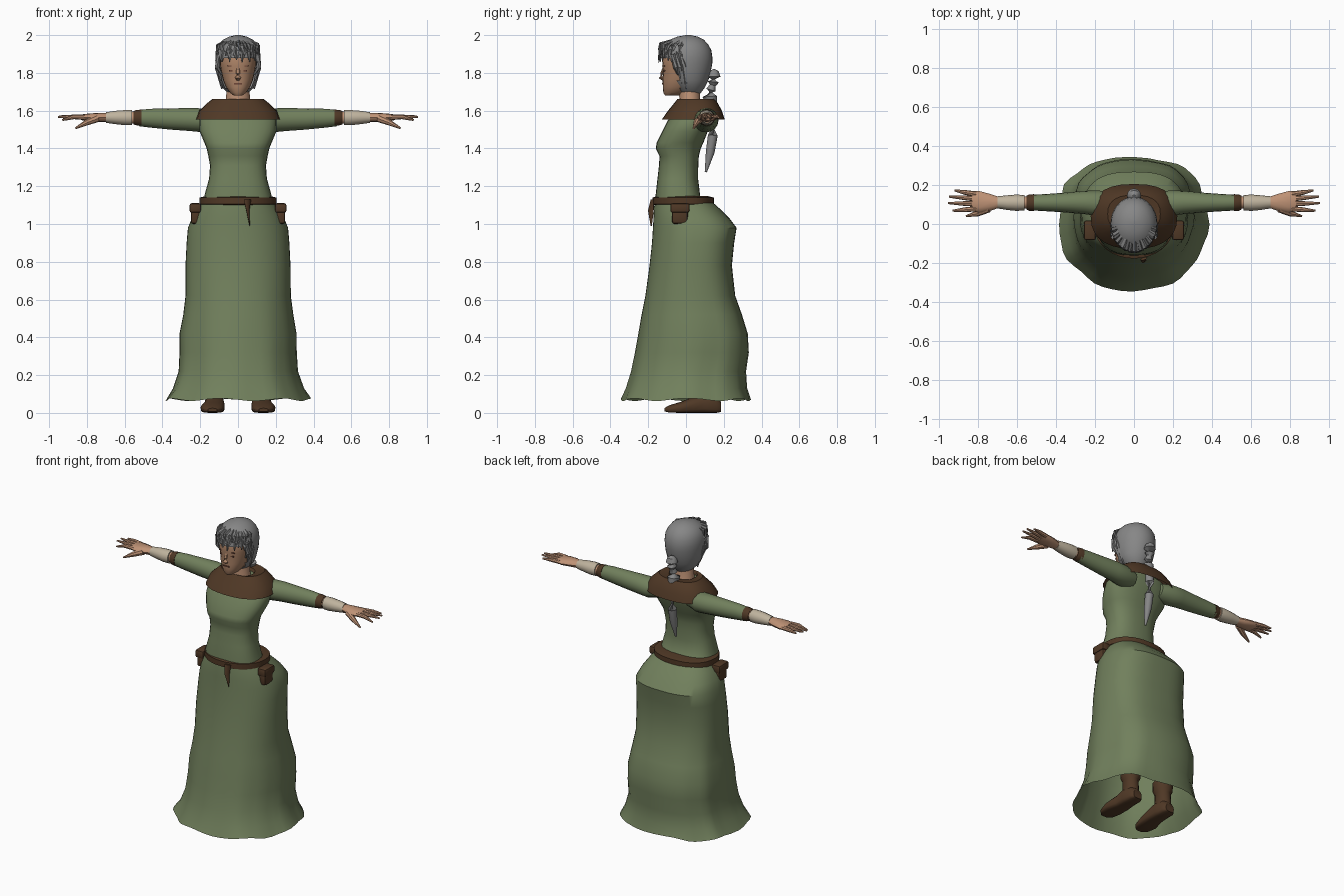
import bpy, bmesh, math, random
from mathutils import Vector

random.seed(4)


def colour(name, r, g, b):
    m = bpy.data.materials.new(name)
    m.diffuse_color = (r, g, b, 1)
    return m


GREEN = colour("moss green cloth", 0.165, 0.215, 0.108)
BROWN = colour("dark leather", 0.080, 0.040, 0.019)
SKIN = colour("skin", 0.52, 0.29, 0.18)
FACE = colour("weathered face skin", 0.40, 0.22, 0.13)
CREAM = colour("linen wrap", 0.52, 0.45, 0.34)
GREY = colour("grey hair", 0.24, 0.24, 0.24)
DARK = colour("dark grey locks", 0.15, 0.15, 0.15)
SHADE = colour("eye and lip brown", 0.14, 0.055, 0.035)


def finish(name, bm, mat):
    me = bpy.data.meshes.new(name)
    bm.to_mesh(me)
    bm.free()
    me.materials.append(mat)
    ob = bpy.data.objects.new(name, me)
    bpy.context.collection.objects.link(ob)
    return ob


def skin_rings(bm, rings, drop=None):
    """Bridge rings of points, cap both ends, then drop faces chosen by a rule."""
    vs = [[bm.verts.new(p) for p in ring] for ring in rings]
    n = len(vs[0])
    for a, b in zip(vs, vs[1:]):
        for i in range(n):
            bm.faces.new((a[i], a[(i + 1) % n], b[(i + 1) % n], b[i]))
    caps = [bm.faces.new(vs[0]), bm.faces.new(vs[-1])]
    bmesh.ops.recalc_face_normals(bm, faces=bm.faces[:])
    gone = []
    if drop == "first":
        gone = caps[:1]
    elif drop == "both":
        gone = caps
    elif drop:
        gone = [f for f in bm.faces if drop(f.calc_center_median())]
    if gone:
        bmesh.ops.delete(bm, geom=gone, context='FACES')


def loft(name, mat, rows, axis='z', n=20, front=1.0, back=1.0, drop=None, warp=None):
    """Rows are (position, low u, high u, low v, high v) cross-section extents."""
    bm, rings = bmesh.new(), []
    for t, u0, u1, v0, v1 in rows:
        ring = []
        for i in range(n):
            a = 2 * math.pi * i / n
            c, s = math.cos(a), math.sin(a)
            e = back if s > 0 else front
            u = (u0 + u1) / 2 + (u1 - u0) / 2 * math.copysign(abs(c) ** e, c)
            v = (v0 + v1) / 2 + (v1 - v0) / 2 * math.copysign(abs(s) ** e, s)
            p = {'z': (u, v, t), 'x': (t, u, v), 'y': (u, t, v)}[axis]
            ring.append(warp(Vector(p), a) if warp else p)
        rings.append(ring)
    skin_rings(bm, rings, drop)
    return finish(name, bm, mat)


def tube(name, mat, pts, radii, n=8, flat=1.0):
    """Tapered tube through points; flat squashes it along its local y."""
    bm, rings = bmesh.new(), []
    pts = [Vector(p) for p in pts]
    for k, (p, r) in enumerate(zip(pts, radii)):
        d = pts[min(k + 1, len(pts) - 1)] - pts[max(k - 1, 0)]
        q = d.to_track_quat('Z', 'Y')
        rings.append([p + q @ Vector((r * math.cos(2 * math.pi * i / n),
                                      r * flat * math.sin(2 * math.pi * i / n), 0))
                      for i in range(n)])
    skin_rings(bm, rings)
    return finish(name, bm, mat)


def box(name, mat, centre, size, bevel=0.008):
    bm = bmesh.new()
    bmesh.ops.create_cube(bm, size=1)
    for v in bm.verts:
        v.co = Vector(centre) + Vector([v.co[i] * size[i] for i in range(3)])
    if bevel:
        bmesh.ops.bevel(bm, geom=bm.edges[:], offset=bevel, segments=2,
                        affect='EDGES', profile=0.5)
    return finish(name, bm, mat)


# Skirt: open bell with folds that deepen toward the hem
def folds(p, a):
    k = max(0.0, 1 - p.z / 0.75)
    f = 1 + k * (0.022 * math.cos(7 * a + 0.5) + 0.016 * math.cos(12 * a))
    z = p.z + 0.008 * k * math.cos(7 * a) if p.z < 0.1 else p.z
    return Vector((p.x * f, p.y * (1 + (f - 1) * 0.5), z))


loft("skirt", GREEN, [
    (0.07, -0.385, 0.375, -0.345, 0.34), (0.13, -0.345, 0.34, -0.318, 0.32),
    (0.22, -0.315, 0.31, -0.29, 0.315), (0.32, -0.31, 0.305, -0.27, 0.33),
    (0.42, -0.31, 0.305, -0.252, 0.325), (0.52, -0.29, 0.29, -0.235, 0.295),
    (0.62, -0.278, 0.278, -0.215, 0.26), (0.78, -0.278, 0.278, -0.193, 0.243),
    (0.9, -0.272, 0.272, -0.18, 0.255), (0.98, -0.265, 0.265, -0.175, 0.268),
    (1.03, -0.245, 0.245, -0.172, 0.23), (1.08, -0.215, 0.215, -0.17, 0.18),
    (1.12, -0.185, 0.185, -0.165, 0.135)],
    n=48, front=0.95, back=0.75, drop="both", warp=folds)

# Bodice
loft("bodice", GREEN, [
    (1.1, -0.185, 0.185, -0.163, 0.12), (1.15, -0.178, 0.178, -0.161, 0.075),
    (1.24, -0.153, 0.153, -0.151, 0.064), (1.31, -0.148, 0.148, -0.143, 0.065),
    (1.36, -0.157, 0.157, -0.14, 0.068), (1.4, -0.166, 0.166, -0.16, 0.078),
    (1.43, -0.178, 0.178, -0.155, 0.092), (1.49, -0.203, 0.203, -0.125, 0.115),
    (1.55, -0.205, 0.205, -0.095, 0.135), (1.6, -0.17, 0.17, -0.055, 0.14),
    (1.64, -0.1, 0.1, -0.035, 0.11)], n=28, front=0.8, back=0.8)

# Shoulder cape collar
loft("collar", BROWN, [
    (1.553, -0.222, 0.222, -0.128, 0.205), (1.6, -0.205, 0.205, -0.095, 0.19),
    (1.645, -0.157, 0.157, -0.058, 0.165), (1.662, -0.135, 0.135, -0.046, 0.148),
    (1.655, -0.085, 0.085, -0.042, 0.1), (1.625, -0.07, 0.07, -0.035, 0.08)],
    n=28, front=0.85, back=0.8, drop="first")

# Belt, pouches and hanging belt end
loft("belt", BROWN, [
    (1.1, -0.188, 0.188, -0.165, 0.135), (1.105, -0.203, 0.203, -0.177, 0.148),
    (1.14, -0.203, 0.203, -0.177, 0.148), (1.147, -0.175, 0.175, -0.155, 0.12)],
    n=32, back=0.85)
tube("belt_end", BROWN, [(0.05, -0.178, 1.13), (0.052, -0.186, 1.07), (0.062, -0.184, 0.99)],
     [0.02, 0.017, 0.003], n=6, flat=0.35)
for s in (1, -1):
    box("pouch_body", BROWN, (s * 0.225, -0.032, 1.045), (0.05, 0.085, 0.09), 0.014)
    box("pouch_flap", BROWN, (s * 0.226, -0.032, 1.085), (0.06, 0.1, 0.05), 0.01)

for s in (1, -1):
    # Sleeve, leather cuff, forearm and linen wrap
    loft("sleeve", GREEN, [
        (s * 0.1, 0.02, 0.15, 1.5, 1.6), (s * 0.18, 0.04, 0.172, 1.485, 1.612),
        (s * 0.25, 0.05, 0.17, 1.492, 1.614), (s * 0.36, 0.06, 0.16, 1.5, 1.612),
        (s * 0.46, 0.066, 0.153, 1.51, 1.61), (s * 0.525, 0.07, 0.15, 1.518, 1.604)],
        axis='x', n=16)
    loft("cuff", BROWN, [
        (s * 0.512, 0.066, 0.153, 1.517, 1.607), (s * 0.54, 0.068, 0.15, 1.522, 1.604),
        (s * 0.552, 0.075, 0.145, 1.526, 1.598)], axis='x', n=14)
    loft("forearm", SKIN, [
        (s * 0.5, 0.078, 0.142, 1.53, 1.595), (s * 0.6, 0.08, 0.142, 1.53, 1.596),
        (s * 0.7, 0.086, 0.138, 1.538, 1.588)], axis='x', n=14)
    loft("wrist_wrap", CREAM, [
        (s * 0.562, 0.07, 0.148, 1.522, 1.604), (s * 0.6, 0.067, 0.151, 1.522, 1.604),
        (s * 0.65, 0.072, 0.147, 1.528, 1.6), (s * 0.7, 0.08, 0.142, 1.535, 1.592)],
        axis='x', n=14)
    # Palm, four fingers and thumb
    loft("palm", SKIN, [
        (s * 0.69, 0.084, 0.138, 1.54, 1.588), (s * 0.74, 0.066, 0.155, 1.54, 1.588),
        (s * 0.79, 0.058, 0.168, 1.542, 1.585), (s * 0.83, 0.066, 0.168, 1.55, 1.58)],
        axis='x', n=12)
    for y0, y1, x1, z1 in ((0.078, 0.068, 0.93, 1.55), (0.103, 0.107, 0.953, 1.567),
                           (0.129, 0.14, 0.948, 1.57), (0.153, 0.172, 0.92, 1.565)):
        tube("finger", SKIN, [(s * 0.81, y0, 1.565), (s * 0.87, (y0 + y1) / 2, 1.567),
                              (s * x1, y1, z1)], [0.014, 0.012, 0.005], n=8)
    tube("thumb", SKIN, [(s * 0.745, 0.08, 1.56), (s * 0.8, 0.055, 1.538),
                         (s * 0.86, 0.04, 1.507)], [0.021, 0.016, 0.005], n=8)

    # Legs and ankle boots
    c = s * 0.125
    loft("leg", SKIN, [(0.1, c - 0.04, c + 0.04, 0.075, 0.16),
                       (0.3, c - 0.05, c + 0.05, 0.06, 0.16)], n=14)
    loft("boot_shaft", BROWN, [
        (0.03, c - 0.045, c + 0.045, 0.06, 0.178), (0.15, c - 0.045, c + 0.045, 0.065, 0.168),
        (0.17, c - 0.058, c + 0.058, 0.055, 0.178), (0.225, c - 0.06, c + 0.06, 0.052, 0.18),
        (0.23, c - 0.04, c + 0.04, 0.07, 0.16)], n=16)
    k = s * 0.01
    loft("boot_foot", BROWN, [
        (-0.115, c + k - 0.025, c + k + 0.025, 0.008, 0.025),
        (-0.09, c + k - 0.05, c + k + 0.05, 0.002, 0.04),
        (-0.03, c + k - 0.063, c + k + 0.063, 0, 0.058),
        (0.04, c - 0.055, c + 0.055, 0, 0.085), (0.1, c - 0.05, c + 0.05, 0, 0.11),
        (0.16, c - 0.048, c + 0.048, 0, 0.09), (0.184, c - 0.03, c + 0.03, 0.005, 0.06)],
        axis='y', n=16, front=0.5)

# Neck and head
loft("neck", SKIN, [(1.6, -0.075, 0.075, -0.04, 0.09), (1.66, -0.063, 0.063, -0.035, 0.075),
                    (1.76, -0.06, 0.06, -0.04, 0.075)], n=16)
loft("head", FACE, [
    (1.68, -0.022, 0.022, -0.11, -0.04), (1.695, -0.043, 0.043, -0.12, 0.0),
    (1.725, -0.064, 0.064, -0.122, 0.04), (1.76, -0.078, 0.078, -0.124, 0.07),
    (1.8, -0.088, 0.088, -0.121, 0.1), (1.835, -0.094, 0.094, -0.126, 0.11),
    (1.88, -0.097, 0.097, -0.122, 0.115), (1.93, -0.088, 0.088, -0.1, 0.1),
    (1.965, -0.05, 0.05, -0.05, 0.06)], n=24, front=0.9)
tube("nose", FACE, [(0, -0.118, 1.828), (0, -0.129, 1.795), (0, -0.133, 1.776),
                    (0, -0.12, 1.764)], [0.008, 0.011, 0.017, 0.01], n=8, flat=0.7)
box("mouth", SHADE, (0, -0.122, 1.742), (0.042, 0.009, 0.008), 0.002)
for s in (1, -1):
    box("eye", SHADE, (s * 0.036, -0.114, 1.812), (0.024, 0.009, 0.008), 0.002)
    box("brow", SHADE, (s * 0.038, -0.115, 1.836), (0.034, 0.009, 0.006), 0.002)

# Hair shell with the face side cut away
loft("hair", GREY, [
    (1.69, -0.05, 0.05, -0.03, 0.075), (1.72, -0.082, 0.082, -0.06, 0.098),
    (1.76, -0.102, 0.102, -0.1, 0.118), (1.81, -0.114, 0.114, -0.125, 0.132),
    (1.85, -0.119, 0.119, -0.135, 0.139), (1.88, -0.12, 0.12, -0.135, 0.14),
    (1.92, -0.116, 0.116, -0.13, 0.134), (1.95, -0.102, 0.102, -0.115, 0.118),
    (1.975, -0.08, 0.08, -0.088, 0.095), (1.992, -0.046, 0.046, -0.045, 0.062),
    (2.0, -0.012, 0.012, 0.0, 0.025)], n=32,
    drop=lambda p: p.z < 1.875 and p.y < -0.035)

# Fringe locks, two staggered rows swept over the forehead
for row, (top, tip) in enumerate(((1.945, 1.865), (1.975, 1.905))):
    for i in range(17):
        a = math.radians(-168 + 156 * i / 16) + random.uniform(-0.04, 0.04)
        b = a + random.uniform(-0.12, 0.12)
        z = tip + random.uniform(-0.015, 0.015)
        r = (0.088, 0.062)[row]
        tube("fringe_lock", DARK if (i + row) % 2 else GREY, [
            (r * math.cos(a), 1.1 * r * math.sin(a), top),
            (0.112 * math.cos(a), 0.137 * math.sin(a), (top + z) / 2 + 0.008),
            (0.119 * math.cos(b), 0.148 * math.sin(b), z)],
            [0.009, 0.014, 0.003], n=5, flat=0.6)
# Side locks framing the cheeks
for s in (1, -1):
    for y, z in ((-0.055, 1.79), (-0.035, 1.745), (-0.01, 1.715)):
        tube("side_lock", GREY, [(s * 0.106, y - 0.012, 1.9), (s * 0.11, y, 1.83),
                                 (s * 0.085, y + 0.012, z)], [0.012, 0.014, 0.004], n=6)

# Bun and ponytail
tube("ponytail", GREY, [
    (0, 0.14, 1.818), (0, 0.145, 1.805), (0, 0.147, 1.78), (0, 0.145, 1.752), (0, 0.142, 1.735),
    (0, 0.132, 1.71), (0, 0.125, 1.675), (0, 0.138, 1.63), (0, 0.145, 1.55),
    (0, 0.142, 1.47), (0, 0.128, 1.38), (0, 0.105, 1.275)],
    [0.01, 0.028, 0.036, 0.029, 0.016, 0.025, 0.038, 0.027, 0.026, 0.026, 0.023, 0.006], n=12)

# Smooth shading with sharp creases kept
bpy.ops.object.select_all(action='SELECT')
bpy.context.view_layer.objects.active = bpy.context.selected_objects[0]
bpy.ops.object.shade_smooth_by_angle(angle=math.radians(40))
